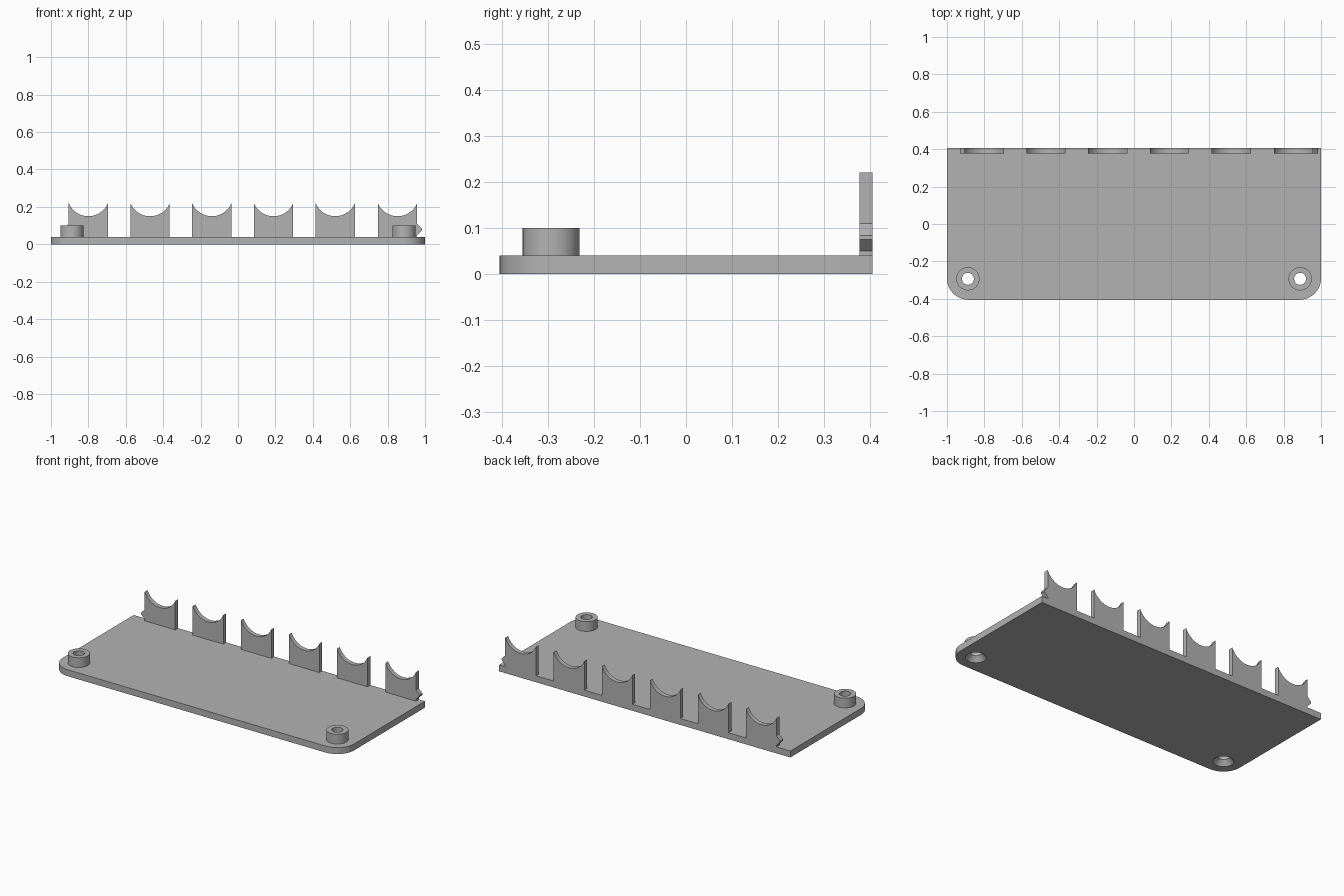
import bpy
import bmesh
from math import pi, cos, sin, asin
from mathutils import Vector

if "Cube" in bpy.data.objects:
    bpy.data.objects.remove(bpy.data.objects["Cube"], do_unlink=True)

grey = bpy.data.materials.new("grey plastic")
grey.use_nodes = True
grey.diffuse_color = (0.45, 0.45, 0.45, 1)
grey.node_tree.nodes["Principled BSDF"].inputs["Base Color"].default_value = (0.45, 0.45, 0.45, 1)

HALF_Y, THICK, CORNER = 0.405, 0.04, 0.115
BOSS_X, BOSS_Y, BOSS_R, HOLE_R, BOSS_TOP = 0.888, -0.293, 0.062, 0.032, 0.1
TAB_Y, TAB_HALF, TAB_TOP, SAG = 0.377, 0.105, 0.22, 0.07


def finish(name, bm):
    bmesh.ops.recalc_face_normals(bm, faces=bm.faces)
    mesh = bpy.data.meshes.new(name)
    bm.to_mesh(mesh)
    bm.free()
    mesh.materials.append(grey)
    obj = bpy.data.objects.new(name, mesh)
    bpy.context.collection.objects.link(obj)
    return obj


def prism(name, points, depth):
    """Extrude a closed outline along the depth vector."""
    bm = bmesh.new()
    face = bm.faces.new([bm.verts.new(p) for p in points])
    ext = bmesh.ops.extrude_face_region(bm, geom=[face], use_keep_orig=True)
    moved = [v for v in ext["geom"] if isinstance(v, bmesh.types.BMVert)]
    bmesh.ops.translate(bm, verts=moved, vec=Vector(depth))
    return finish(name, bm)


def lathe(name, profile, x, y, steps=48):
    """Revolve a (radius, z) profile about a vertical axis."""
    bm = bmesh.new()
    verts = [bm.verts.new((r, 0, z)) for r, z in profile]
    edges = [bm.edges.new((verts[i - 1], verts[i])) for i in range(len(verts))]
    bmesh.ops.spin(bm, geom=verts + edges, cent=(0, 0, 0), axis=(0, 0, 1),
                   angle=2 * pi, steps=steps, use_duplicate=False)
    bmesh.ops.remove_doubles(bm, verts=bm.verts, dist=1e-5)
    bmesh.ops.translate(bm, verts=bm.verts, vec=(x, y, 0))
    return finish(name, bm)


def smooth(obj):
    bpy.ops.object.select_all(action="DESELECT")
    obj.select_set(True)
    bpy.context.view_layer.objects.active = obj
    bpy.ops.object.shade_smooth_by_angle(angle=pi / 6)


# Base plate with two rounded front corners
outline = [(1, HALF_Y, 0), (-1, HALF_Y, 0)]
for side, start in ((-1, pi), (1, 1.5 * pi)):
    for i in range(13):
        a = start + i * pi / 24
        outline.append((side * (1 - CORNER) + CORNER * cos(a),
                        CORNER - HALF_Y + CORNER * sin(a), 0))
plate = prism("base_plate", outline, (0, 0, THICK))

# Screw bosses, with countersunk holes through the plate
for side, label in ((-1, "right"), (1, "left")):
    boss = lathe("screw_boss_" + label,
                 [(HOLE_R, THICK), (BOSS_R, THICK), (BOSS_R, BOSS_TOP), (HOLE_R, BOSS_TOP)],
                 side * BOSS_X, BOSS_Y)
    smooth(boss)
    cutter = lathe("countersink_cutter",
                   [(0, -0.01), (0.066, -0.01), (HOLE_R, 0.03), (HOLE_R, 0.06), (0, 0.06)],
                   side * BOSS_X, BOSS_Y)
    cutter.hide_render = True
    mod = plate.modifiers.new("countersink", "BOOLEAN")
    mod.operation, mod.solver, mod.object = "DIFFERENCE", "EXACT", cutter
    bpy.context.view_layer.objects.active = plate
    bpy.ops.object.modifier_apply(modifier=mod.name)
    bpy.data.objects.remove(cutter, do_unlink=True)
smooth(plate)

# Row of cradle tabs along the back edge, scooped at the top
radius = (TAB_HALF ** 2 + SAG ** 2) / (2 * SAG)
sweep = asin(TAB_HALF / radius)
centres = [-0.8, -0.47, -0.14, 0.19, 0.52, 0.853]
# Snap catch profile on the outer edge: (outward offset, height)
catch = [(0, 0.05), (0.025, 0.075), (0.025, 0.084), (0, 0.11)]
for n, cx in enumerate(centres):
    shape = [(-TAB_HALF, THICK)]
    if n == 0:
        shape += [(-TAB_HALF - d, z) for d, z in catch]
    for i in range(25):
        a = sweep * (i / 12 - 1)
        shape.append((radius * sin(a), TAB_TOP - SAG + radius * (1 - cos(a))))
    if n == len(centres) - 1:
        shape += [(TAB_HALF + d, z) for d, z in reversed(catch)]
    shape.append((TAB_HALF, THICK))
    tab = prism(f"cradle_tab_{n + 1}", [(cx + x, TAB_Y, z) for x, z in shape],
                (0, HALF_Y - TAB_Y, 0))
    smooth(tab)
